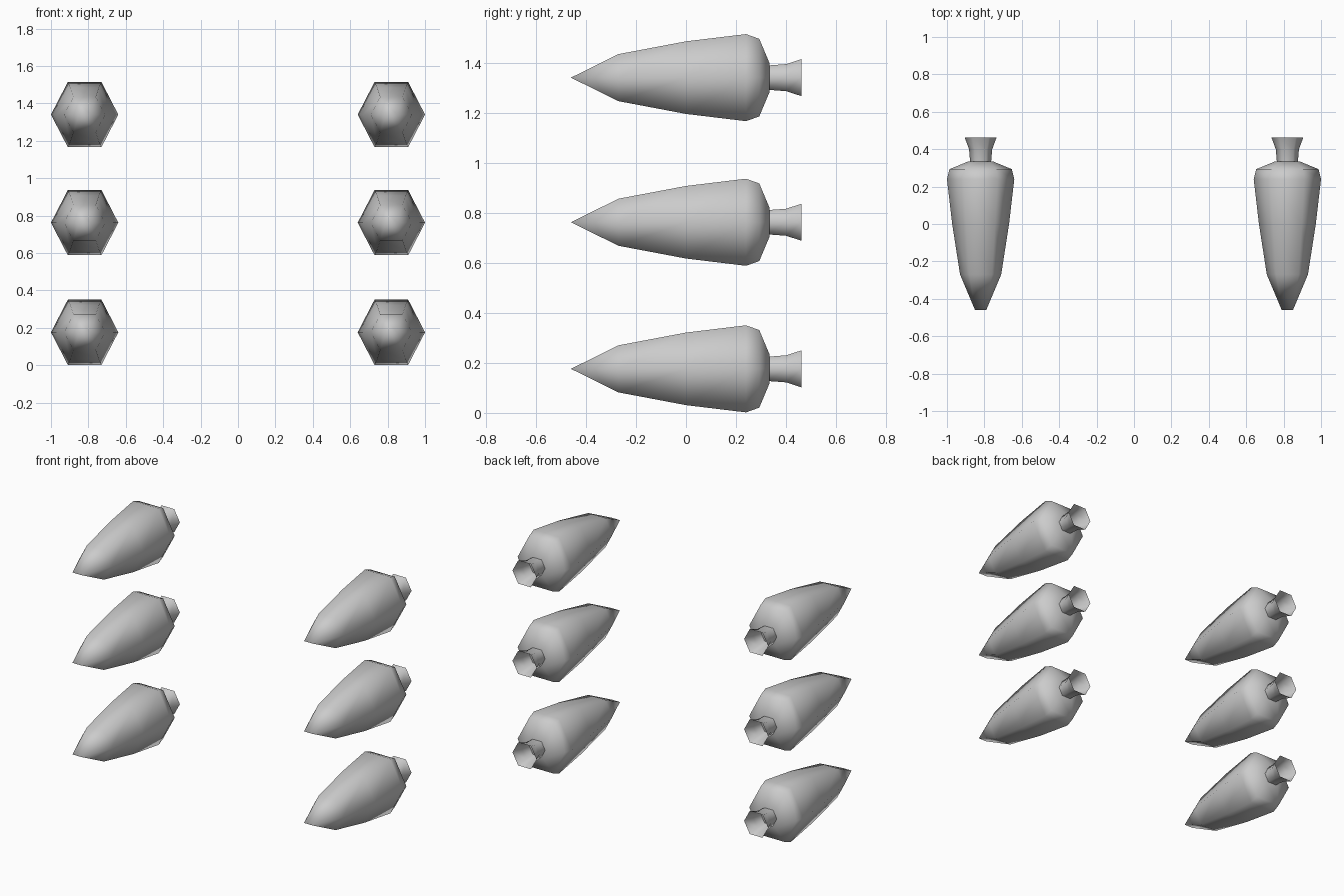
import bpy, bmesh, math

cube = bpy.data.objects.get("Cube")
if cube:
    bpy.data.objects.remove(cube, do_unlink=True)

grey = bpy.data.materials.new("light_grey")
grey.use_nodes = True
colour = (0.6, 0.6, 0.6, 1)
grey.diffuse_color = colour
grey.node_tree.nodes["Principled BSDF"].inputs["Base Color"].default_value = colour


def hex_loft(name, stations, caps):
    """Loft a six-sided tube along y; each station is (y, corner x, shoulder x, half height)."""
    bm = bmesh.new()
    rings = []
    for y, wide, narrow, high in stations:
        outline = [(wide, 0), (narrow, high), (-narrow, high),
                   (-wide, 0), (-narrow, -high), (narrow, -high)]
        rings.append([bm.verts.new((x, y, z)) for x, z in outline])
    for a, b in zip(rings, rings[1:]):
        for i in range(6):
            j = (i + 1) % 6
            bm.faces.new((a[i], a[j], b[j], b[i]))
    if caps:
        bm.faces.new(rings[-1])
    bmesh.ops.remove_doubles(bm, verts=bm.verts, dist=0.0005)
    bmesh.ops.recalc_face_normals(bm, faces=bm.faces)
    mesh = bpy.data.meshes.new(name)
    bm.to_mesh(mesh)
    bm.free()
    mesh.materials.append(grey)
    mesh.shade_smooth()
    return mesh


# Body: wedge tip, swelling flanks, sloping shoulder
body = hex_loft("missile_body", [
    (-0.46, 0.03, 0.03, 0), (-0.27, 0.11, 0.06, 0.094),
    (0, 0.152, 0.077, 0.145), (0.24, 0.18, 0.09, 0.174),
    (0.293, 0.167, 0.085, 0.155), (0.333, 0.07, 0.045, 0.06)], True)

# Nozzle: open flared tube
nozzle = hex_loft("nozzle", [
    (0.32, 0.055, 0.03, 0.048), (0.40, 0.062, 0.033, 0.054),
    (0.462, 0.085, 0.045, 0.074)], False)

# Two columns of three missiles
for side, x in (("right", -0.82), ("left", 0.82)):
    for level, z in (("lower", 0.176), ("middle", 0.762), ("upper", 1.34)):
        for mesh in (body, nozzle):
            ob = bpy.data.objects.new(f"{side}_{level}_{mesh.name}", mesh)
            ob.location = (x, 0, z)
            bpy.context.collection.objects.link(ob)
